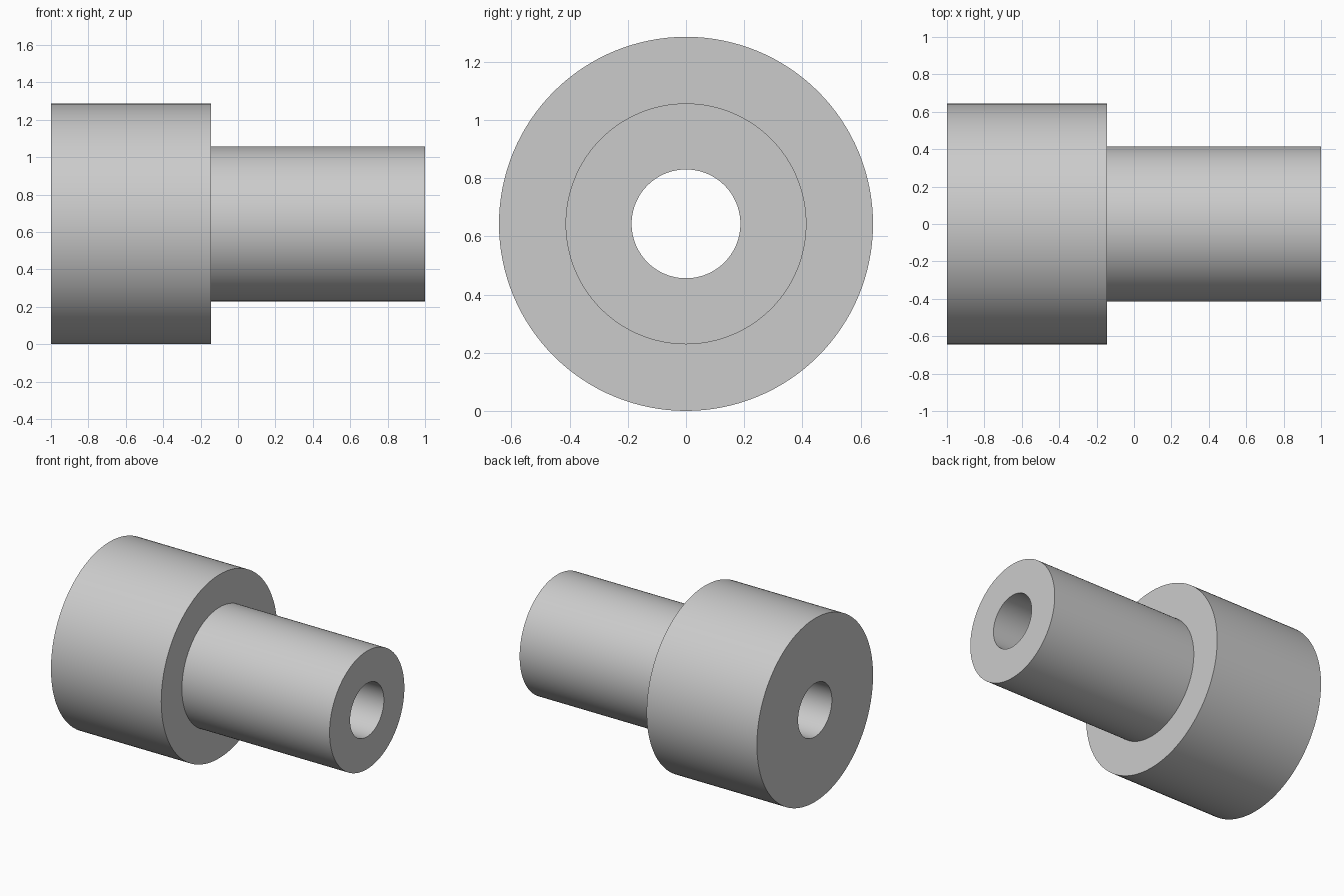
import bpy, bmesh, math
from mathutils import Matrix, Vector

cube = bpy.data.objects.get("Cube")
if cube:
    bpy.data.objects.remove(cube, do_unlink=True)

SEGMENTS = 128
FLANGE_R, SHAFT_R, BORE_R = 0.643, 0.414, 0.187
LEFT, STEP, RIGHT = -1.0, -0.145, 1.0

# Single plain grey
grey = bpy.data.materials.new("plain grey")
grey.use_nodes = True
colour = (0.6, 0.6, 0.6, 1.0)
grey.diffuse_color = colour
grey.node_tree.nodes["Principled BSDF"].inputs["Base Color"].default_value = colour

# Closed half-section (x, radius): wide collar, narrow shaft, through bore
profile = [(LEFT, BORE_R), (LEFT, FLANGE_R), (STEP, FLANGE_R),
           (STEP, SHAFT_R), (RIGHT, SHAFT_R), (RIGHT, BORE_R)]

# Revolve the section around the x axis
bm = bmesh.new()
verts = [bm.verts.new((x, 0, r)) for x, r in profile]
edges = [bm.edges.new((a, b)) for a, b in zip(verts, verts[1:] + verts[:1])]
bmesh.ops.spin(bm, geom=verts + edges, cent=(0, 0, 0), axis=(1, 0, 0),
               angle=math.tau, steps=SEGMENTS, use_merge=True)
bmesh.ops.remove_doubles(bm, verts=bm.verts, dist=1e-5)
bmesh.ops.recalc_face_normals(bm, faces=bm.faces)
bmesh.ops.translate(bm, verts=bm.verts, vec=(0, 0, FLANGE_R))

mesh = bpy.data.meshes.new("stepped_bushing")
bm.to_mesh(mesh)
bm.free()
mesh.materials.append(grey)
bushing = bpy.data.objects.new("stepped_bushing", mesh)
bpy.context.collection.objects.link(bushing)

# Smooth barrels with crisp rims
bpy.ops.object.select_all(action='DESELECT')
bushing.select_set(True)
bpy.context.view_layer.objects.active = bushing
bpy.ops.object.shade_smooth_by_angle(angle=math.radians(30))
